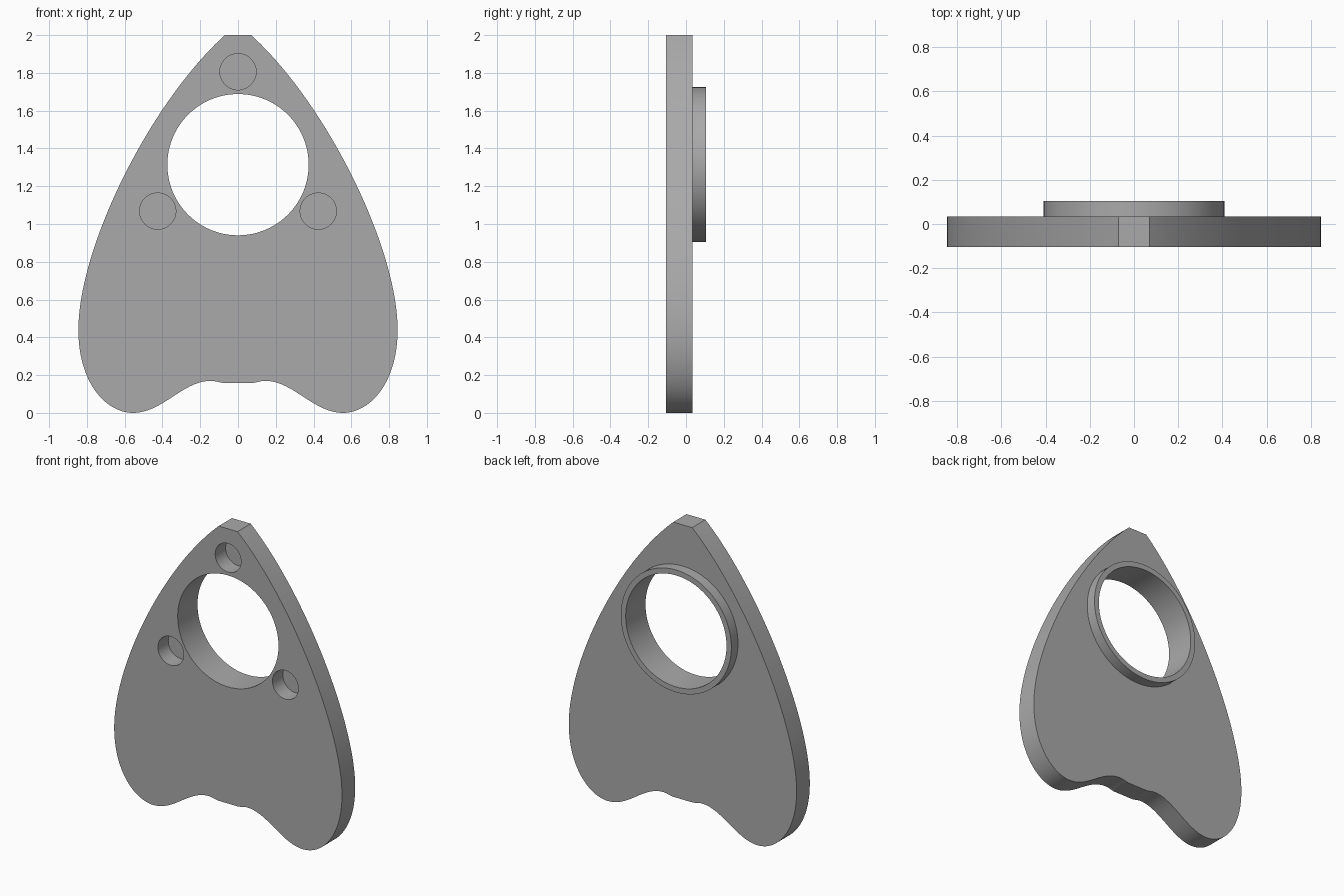
import bpy, bmesh, math
from mathutils import Vector, geometry

cube = bpy.data.objects.get("Cube")
if cube:
    bpy.data.objects.remove(cube, do_unlink=True)

FRONT, BACK, RIM_BACK = -0.105, 0.035, 0.105
RING_Z, BORE_R, RIM_R = 1.314, 0.374, 0.41

grey = bpy.data.materials.new("mid_grey")
grey.use_nodes = True
colour = (0.4, 0.4, 0.4, 1)
grey.diffuse_color = colour
grey.node_tree.nodes["Principled BSDF"].inputs["Base Color"].default_value = colour


def make_object(name, bm):
    bmesh.ops.recalc_face_normals(bm, faces=bm.faces)
    mesh = bpy.data.meshes.new(name)
    bm.to_mesh(mesh)
    bm.free()
    mesh.materials.append(grey)
    obj = bpy.data.objects.new(name, mesh)
    bpy.context.collection.objects.link(obj)
    return obj


def prism(name, outline, y0, y1):
    """Extrude an (x, z) outline along y."""
    bm = bmesh.new()
    face = bm.faces.new([bm.verts.new((x, y0, z)) for x, z in outline])
    grown = bmesh.ops.extrude_face_region(bm, geom=[face])["geom"]
    bmesh.ops.translate(bm, vec=(0, y1 - y0, 0),
                        verts=[v for v in grown if isinstance(v, bmesh.types.BMVert)])
    return make_object(name, bm)


def disc(name, x, z, radius, y0, y1, sides=96):
    angles = [math.tau * i / sides for i in range(sides)]
    return prism(name, [(x + radius * math.cos(a), z + radius * math.sin(a))
                        for a in angles], y0, y1)


def cut(obj, cutter):
    """Apply a boolean cut and discard the cutter."""
    cutter.hide_render = True
    mod = obj.modifiers.new("cut", 'BOOLEAN')
    mod.operation, mod.solver, mod.object = 'DIFFERENCE', 'EXACT', cutter
    bpy.context.view_layer.objects.active = obj
    bpy.ops.object.modifier_apply(modifier=mod.name)
    bpy.data.objects.remove(cutter, do_unlink=True)


# Right half of the heart outline: flank, lobe, notch, notch bottom
curves = [
    [(0.07, 2.0), (0.475, 1.63), (0.845, 0.87), (0.845, 0.44)],
    [(0.845, 0.44), (0.845, 0.16), (0.70, 0), (0.555, 0)],
    [(0.555, 0), (0.40, 0), (0.29, 0.172), (0.14, 0.17)],
    [(0.14, 0.17), (0.11, 0.168), (0.09, 0.158), (0.07, 0.158)],
]
half = [(0.07, 2.0)]
for c, steps in zip(curves, (48, 28, 24, 8)):
    points = geometry.interpolate_bezier(*[Vector((x, z, 0)) for x, z in c], steps)
    half += [(p.x, p.y) for p in points[1:]]
outline = half + [(-x, z) for x, z in reversed(half)]

# Plate with a viewing hole and three blind sockets in the front
plate = prism("heart_plate", outline, FRONT, BACK)
cut(plate, disc("bore_cutter", 0, RING_Z, BORE_R, -0.3, 0.3))
for x, z in ((0, 1.806), (-0.425, 1.068), (0.425, 1.068)):
    cut(plate, disc("socket_cutter", x, z, 0.096, -0.3, FRONT + 0.11, 48))

# Raised rim on the back, around the hole
rim = disc("back_rim", 0, RING_Z, RIM_R, BACK, RIM_BACK)
cut(rim, disc("rim_cutter", 0, RING_Z, BORE_R, -0.3, 0.3))

for obj in (plate, rim):
    bpy.ops.object.select_all(action='DESELECT')
    obj.select_set(True)
    bpy.context.view_layer.objects.active = obj
    bpy.ops.object.shade_smooth_by_angle(angle=math.radians(30))
